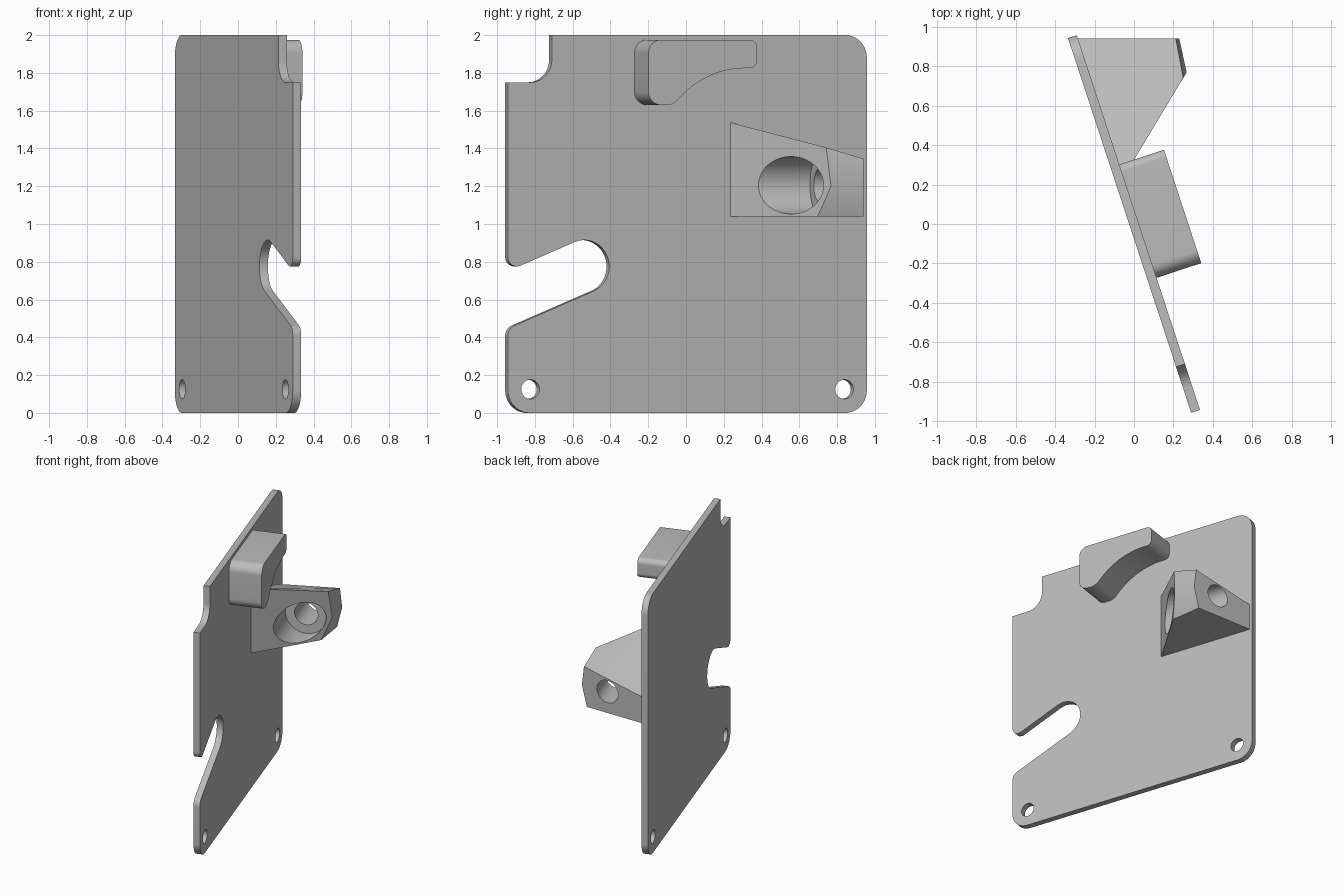
import bpy, bmesh, math
from mathutils import Vector, Matrix

if "Cube" in bpy.data.objects:
    bpy.data.objects.remove(bpy.data.objects["Cube"])

GREY = (0.5, 0.5, 0.5, 1)
mat = bpy.data.materials.new("plain grey")
mat.use_nodes = True
mat.diffuse_color = GREY
mat.node_tree.nodes["Principled BSDF"].inputs["Base Color"].default_value = GREY

# Plate frame: local x runs along the plate, local y is up, local z is its normal
a = math.radians(18.2)
along = Vector((-math.sin(a), math.cos(a), 0))
normal = Vector((math.cos(a), math.sin(a), 0))
FRAME = Matrix((along, (0, 0, 1), normal)).transposed().to_4x4()
HALF = 0.0235


def finish(bm, name):
    bmesh.ops.recalc_face_normals(bm, faces=bm.faces)
    mesh = bpy.data.meshes.new(name)
    bm.to_mesh(mesh)
    bm.free()
    obj = bpy.data.objects.new(name, mesh)
    bpy.context.collection.objects.link(obj)
    mesh.materials.append(mat)
    return obj


def rounded(corners, steps=12):
    """Outline from (x, y, radius) corners, each filleted with an arc."""
    out = []
    for i, (x, y, r) in enumerate(corners):
        p = Vector((x, y))
        if r == 0:
            out.append(p)
            continue
        u = (Vector(corners[i - 1][:2]) - p).normalized()
        v = (Vector(corners[(i + 1) % len(corners)][:2]) - p).normalized()
        half = u.angle(v) / 2
        centre = p + (u + v).normalized() * r / math.sin(half)
        start = p + u * r / math.tan(half) - centre
        end = p + v * r / math.tan(half) - centre
        sweep = start.angle(end)
        for k in range(steps + 1):
            t = k / steps
            out.append(centre + (start * math.sin((1 - t) * sweep)
                                 + end * math.sin(t * sweep)) / math.sin(sweep))
    return out


def extrude(outline, low, high, name):
    bm = bmesh.new()
    face = bm.faces.new([bm.verts.new((p.x, p.y, low)) for p in outline])
    top = bmesh.ops.extrude_face_region(bm, geom=[face])["geom"]
    verts = [g for g in top if isinstance(g, bmesh.types.BMVert)]
    bmesh.ops.translate(bm, verts=verts, vec=(0, 0, high - low))
    bm.transform(FRAME)
    return finish(bm, name)


def drill(target, radius, start, end, sides=48):
    """Cut a round hole between two points given in the plate frame."""
    start, end = Vector(start), Vector(end)
    axis = end - start
    bm = bmesh.new()
    bmesh.ops.create_cone(bm, cap_ends=True, segments=sides, radius1=radius,
                          radius2=radius, depth=axis.length)
    bm.transform(FRAME @ Matrix.Translation((start + end) / 2)
                 @ axis.to_track_quat("Z", "Y").to_matrix().to_4x4())
    cutter = finish(bm, target.name + "_cutter")
    cutter.hide_render = True
    mod = target.modifiers.new("hole", "BOOLEAN")
    mod.operation, mod.object, mod.solver = "DIFFERENCE", cutter, "EXACT"
    bpy.context.view_layer.objects.active = target
    bpy.ops.object.modifier_apply(modifier=mod.name)
    bpy.data.objects.remove(cutter)


# Plate with a corner notch and a slanted open slot
slot_r = 0.14
tilt = math.radians(22.5)
d = Vector((math.cos(tilt), math.sin(tilt)))
n = Vector((-d.y, d.x))
slot_end = Vector((-0.575, 0.775))
tip_low = slot_end + (d - n) * slot_r
tip_high = slot_end + (d + n) * slot_r
mouth_low = tip_low - d * (tip_low.x + 1) / d.x
mouth_high = tip_high - d * (tip_high.x + 1) / d.x
plate = extrude(rounded([
    (-1, 0, 0.12), (1, 0, 0.12), (1, 2, 0.12), (-0.755, 2, 0),
    (-0.755, 1.75, 0.12), (-1, 1.75, 0),
    (*mouth_high, 0.05), (*tip_high, slot_r * 0.999),
    (*tip_low, slot_r * 0.999), (*mouth_low, 0.06)]), -HALF, HALF, "plate")

# Corner screw holes
for x, y in ((-0.875, 0.125), (0.875, 0.125), (0.875, 1.875)):
    drill(plate, 0.051, (x, y, -0.2), (x, y, 0.2), 32)

# Raised hook-shaped boss
boss = extrude(rounded([
    (-0.295, 1.975, 0.07), (-0.295, 1.63, 0.07), (-0.16, 1.63, 0.08),
    (0.04, 1.825, 0.5), (0.31, 1.825, 0.04), (0.31, 1.975, 0.04)]),
    HALF - 0.005, 0.262, "hook_boss")

# Wedge-shaped bracket
points = [(-0.06, 0.225, 1.04), (-0.06, 0.225, 1.54),
          (-0.295, 0.94, 1.04), (-0.295, 0.94, 1.24),
          (0.25, 0.742, 1.405), (0.267, 0.768, 1.2), (0.223, 0.697, 1.04),
          (0.212, 0.94, 1.345), (0.23, 0.94, 1.2), (0.188, 0.94, 1.04)]
bm = bmesh.new()
for p in points:
    bm.verts.new(p)
bmesh.ops.convex_hull(bm, input=bm.verts)
bmesh.ops.dissolve_limit(bm, angle_limit=math.radians(4),
                         verts=bm.verts, edges=bm.edges)
bracket = finish(bm, "wedge_bracket")

# Counterbore and through bore, running parallel to the plate
drill(bracket, 0.152, (-0.2, 1.205, 0.305), (0.64, 1.205, 0.305))
drill(bracket, 0.085, (0.5, 1.205, 0.305), (1.3, 1.205, 0.305))

for obj in (plate, boss, bracket):
    bpy.ops.object.select_all(action="DESELECT")
    obj.select_set(True)
    bpy.context.view_layer.objects.active = obj
    bpy.ops.object.shade_smooth_by_angle(angle=math.radians(30))
